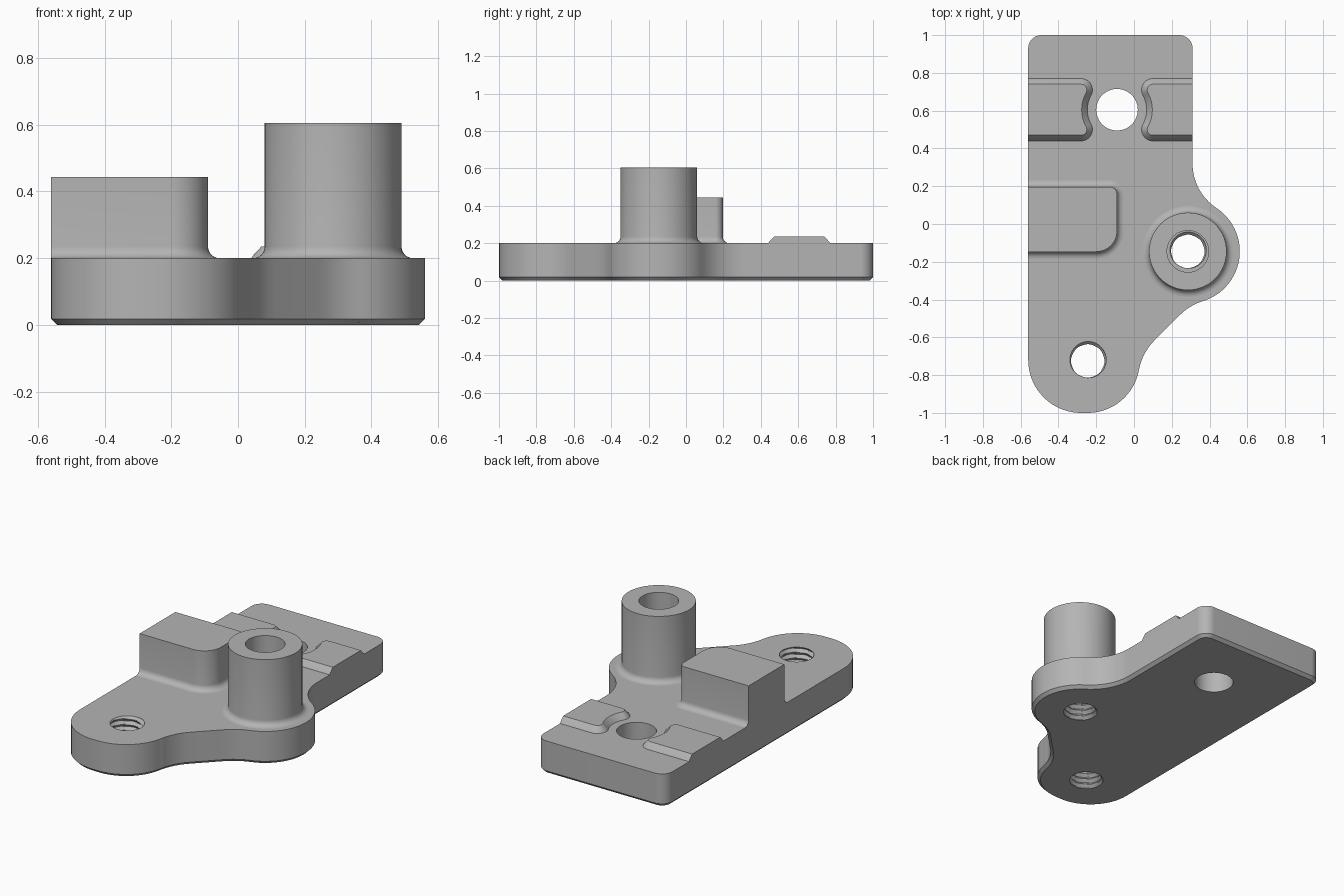
import bpy, bmesh, math

cube = bpy.data.objects.get("Cube")
if cube:
    bpy.data.objects.remove(cube)

GREY = (0.46, 0.46, 0.46, 1)
metal = bpy.data.materials.new("grey_metal")
metal.use_nodes = True
metal.diffuse_color = GREY
metal.node_tree.nodes["Principled BSDF"].inputs["Base Color"].default_value = GREY

PLATE_TOP = 0.2
LEFT_EDGE = -0.56
BOSS = (0.285, -0.145)
FRONT_HOLE = (-0.245, -0.725)
REAR_HOLE = (-0.09, 0.605)
FILLET = 0.035


def outline(arcs, offset, z):
    """Ring of points from tangent arcs; arcs that run backwards are concave."""
    ring = []
    for cx, cy, r, a0, a1 in arcs:
        radius = r + offset if a1 >= a0 else r - offset
        steps = math.ceil(abs(a1 - a0) / 5)
        for i in range(steps + 1):
            a = math.radians(a0 + (a1 - a0) * i / max(steps, 1))
            ring.append((cx + radius * math.cos(a), cy + radius * math.sin(a), z))
    return ring


def circle(centre, r, z, n=72):
    return [(centre[0] + r * math.cos(math.tau * i / n),
             centre[1] + r * math.sin(math.tau * i / n), z) for i in range(n)]


def loft(name, rings, closed=False):
    """Skin a stack of rings, capped at the ends or closed on itself."""
    bm = bmesh.new()
    rows = [[bm.verts.new(p) for p in ring] for ring in rings]
    pairs = list(zip(rows, rows[1:]))
    if closed:
        pairs.append((rows[-1], rows[0]))
    else:
        bm.faces.new(rows[0])
        bm.faces.new(rows[-1])
    for a, b in pairs:
        for i in range(len(a)):
            j = (i + 1) % len(a)
            bm.faces.new((a[i], a[j], b[j], b[i]))
    bmesh.ops.remove_doubles(bm, verts=bm.verts, dist=1e-5)
    bmesh.ops.recalc_face_normals(bm, faces=bm.faces)
    mesh = bpy.data.meshes.new(name)
    bm.to_mesh(mesh)
    bm.free()
    mesh.materials.append(metal)
    obj = bpy.data.objects.new(name, mesh)
    bpy.context.collection.objects.link(obj)
    return obj


def select(obj):
    bpy.ops.object.select_all(action='DESELECT')
    obj.select_set(True)
    bpy.context.view_layer.objects.active = obj


def base_fillet():
    """Offset and height pairs of a quarter-round running into the plate."""
    for i in range(7):
        a = math.radians(15 * i)
        yield FILLET * (1 - math.sin(a)), PLATE_TOP + FILLET * (1 - math.cos(a))


def thread_cutter(name, centre, minor=0.087, major=0.105, pitch=0.035):
    rows, n = 56, 48
    rings = []
    for k in range(rows + 1):
        z = -0.02 + 0.245 * k / rows
        ring = []
        for i in range(n):
            phase = (z / pitch - i / n) % 1
            r = minor + (major - minor) * (1 - abs(2 * phase - 1))
            a = math.tau * i / n
            ring.append((centre[0] + r * math.cos(a), centre[1] + r * math.sin(a), z))
        rings.append(ring)
    return loft(name, rings)


# Base plate with a chamfered underside
plate_arcs = [
    (-0.28, -0.72, 0.28, 180, 270),
    (*FRONT_HOLE, 0.275, 270, 349.6),
    (0.321, -0.828, 0.3, 169.6, 135),
    (0.455, -0.694, 0.3, 135, 107.2),
    (*BOSS, 0.275, -72.8, 56.6),
    (0.592, 0.32, 0.282, 236.6, 180),
    (0.24, 0.93, 0.07, 0, 90),
    (-0.49, 0.93, 0.07, 90, 180),
]
plate = loft("base_plate", [outline(plate_arcs, -0.018, 0),
                            outline(plate_arcs, 0, 0.018),
                            outline(plate_arcs, 0, PLATE_TOP)])

# Holes through the plate: two threaded, one plain
cutters = [
    thread_cutter("front_thread_cutter", FRONT_HOLE),
    thread_cutter("tower_thread_cutter", BOSS),
    loft("rear_hole_cutter", [circle(REAR_HOLE, 0.11, z) for z in (-0.05, 0.3)]),
]
select(plate)
for cutter in cutters:
    cutter.hide_render = True
    mod = plate.modifiers.new("hole", 'BOOLEAN')
    mod.operation = 'DIFFERENCE'
    mod.solver = 'EXACT'
    mod.object = cutter
    bpy.ops.object.modifier_apply(modifier=mod.name)
for cutter in cutters:
    bpy.data.objects.remove(cutter)

# Hollow round tower with a filleted foot
tower_rings = [circle(BOSS, 0.205 + d, z) for d, z in base_fillet()]
tower_rings += [circle(BOSS, r, z) for r, z in
                ((0.205, 0.605), (0.11, 0.605), (0.11, PLATE_TOP))]
tower = loft("tower", tower_rings, closed=True)

# Stop block flush with the side of the plate
block_arcs = [
    (LEFT_EDGE, -0.147, 0, 270, 270),
    (-0.2, -0.037, 0.11, 270, 360),
    (-0.13, 0.157, 0.04, 0, 90),
    (LEFT_EDGE, 0.197, 0, 90, 90),
]
block_rings = [outline(block_arcs, d, z) for d, z in base_fillet()]
block = loft("stop_block", block_rings + [outline(block_arcs, 0, 0.443)])


# Two low pads curved around the rear hole, with sloped edges
def pad(name, edge, mirrored):
    arcs = [
        (edge, 0.47, 0, 270, 270),
        (-0.28, 0.5, 0.03, -90, 28.9),
        (*REAR_HOLE, 0.187, 208.9, 151.1),
        (-0.28, 0.71, 0.03, -28.9, 90),
        (edge, 0.74, 0, 90, 90),
    ]
    rings = [outline(arcs, 0.03, PLATE_TOP), outline(arcs, 0.025, 0.208),
             outline(arcs, 0, 0.235)]
    if mirrored:
        rings = [[(2 * REAR_HOLE[0] - x, y, z) for x, y, z in r] for r in rings]
    return loft(name, rings)


right_pad = pad("right_pad", LEFT_EDGE, False)
left_pad = pad("left_pad", -0.49, True)

# Smooth the curved walls, keep the machined edges sharp
for part in (plate, tower, block, right_pad, left_pad):
    select(part)
    bpy.ops.object.shade_smooth_by_angle(angle=math.radians(25))
